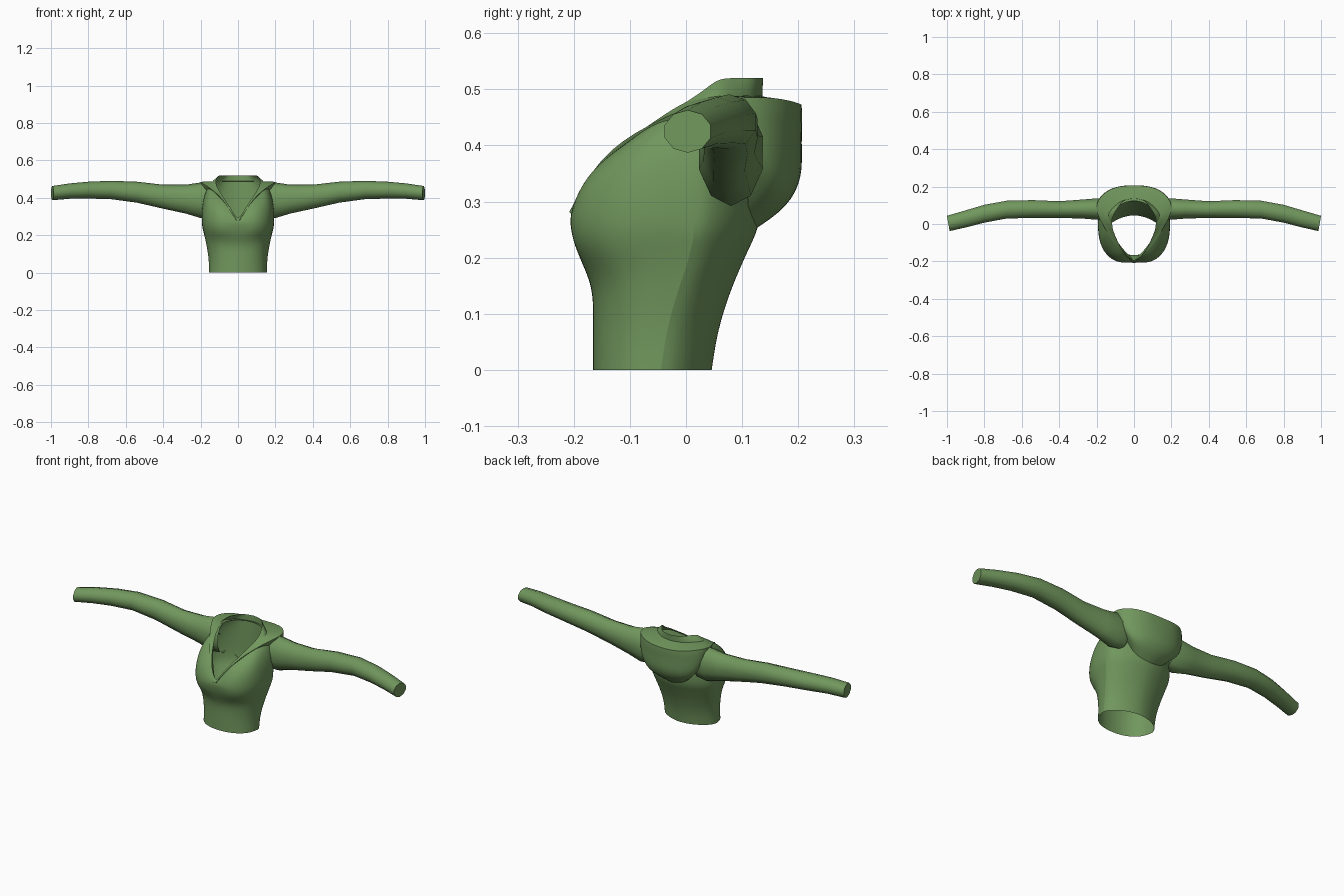
import bpy
import bmesh
from math import sin, cos, pi
from mathutils import Vector

cube = bpy.data.objects.get("Cube")
if cube:
    bpy.data.objects.remove(cube, do_unlink=True)

# One green cloth for the whole garment
cloth = bpy.data.materials.new("green_cloth")
cloth.use_nodes = True
cloth.diffuse_color = (0.165, 0.31, 0.11, 1)
cloth.node_tree.nodes["Principled BSDF"].inputs["Base Color"].default_value = cloth.diffuse_color


def loft(name, columns, around=False, cap=False, smooth_levels=0, sharp_column=None, crease_row=None):
    """Skin a grid of points for the +x half, then mirror it across the middle."""
    bm = bmesh.new()
    grid = [[bm.verts.new(point) for point in column] for column in columns]
    rows = len(grid[0])
    for left, right in zip(grid, grid[1:]):
        for r in range(rows if around else rows - 1):
            up = (r + 1) % rows
            bm.faces.new((left[r], right[r], right[up], left[up]))
    if cap:
        bm.faces.new(grid[-1])

    crease = bm.edges.layers.float.new("crease_edge")
    if sharp_column is not None:
        seam = grid[sharp_column]
        for a, b in list(zip(seam, seam[1:]))[:len(TORSO) - 1]:
            edge = bm.edges.get((a, b))
            edge.smooth = False
            edge[crease] = 1
    if crease_row is not None:
        for left, right in zip(grid, grid[1:]):
            bm.edges.get((left[crease_row], right[crease_row]))[crease] = 0.8

    mesh = bpy.data.meshes.new(name)
    bm.to_mesh(mesh)
    bm.free()
    mesh.materials.append(cloth)
    obj = bpy.data.objects.new(name, mesh)
    bpy.context.collection.objects.link(obj)
    bpy.ops.object.select_all(action="DESELECT")
    obj.select_set(True)
    bpy.context.view_layer.objects.active = obj
    bpy.ops.object.shade_smooth_by_angle(angle=pi / 3)
    obj.modifiers.new("Mirror", "MIRROR").merge_threshold = 0.002
    if smooth_levels:
        subdivision = obj.modifiers.new("Subdivision", "SUBSURF")
        subdivision.levels = subdivision.render_levels = smooth_levels
    return obj


# Torso sections: height, half width, front, side seam, back, squareness
TORSO = [
    (0, .155, -.167, -.045, .047, 2.2),
    (.07, .155, -.167, -.035, .057, 2.2),
    (.14, .167, -.166, -.015, .08, 2.4),
    (.18, .175, -.182, 0, .097, 2.5),
    (.22, .185, -.208, .01, .115, 2.7),
    (.26, .196, -.216, .02, .135, 2.7),
]
# Neckline from the bottom of the V round to the back of the collar
NECK = [Vector(p) for p in (
    (0, -.2, .28), (.055, -.16, .365), (.11, -.05, .445), (.12, .02, .49),
    (.105, .06, .52), (.06, .125, .52), (0, .14, .52))]
HALF = 12


def section_point(section, k):
    z, width, front, seam, back, square = section
    a = pi * k / HALF
    is_front = k <= HALF / 2
    power = 2 / (square if is_front else 1.75)
    reach = (front if is_front else back) - seam
    y = seam + reach * abs(cos(a)) ** power
    if k == 0 and z > .2:
        y += .012  # soft dip between the two sides of the chest
    return Vector((width * abs(sin(a)) ** power if 0 < k < HALF else 0, y, z))


def torso_column(k):
    column = [section_point(section, k) for section in TORSO]
    low = column[-1]
    neck = NECK[k // 2].lerp(NECK[min(k // 2 + 1, HALF // 2)], k % 2 / 2)
    shoulder = Vector((low.x * 1.04, low.y * .85 + neck.y * .15, neck.z * .87 + low.z * .13))
    for step in range(1, 6):
        t = step / 5
        column.append(low.lerp(shoulder, t).lerp(shoulder.lerp(neck, t), t))
    return column


loft("torso", [torso_column(k) for k in range(HALF + 1)], smooth_levels=2, sharp_column=HALF // 2)

# Sleeve sections: x, y, z, half depth, half height
SLEEVE = [
    (.14, .075, .385, .055, .085),
    (.2, .08, .387, .06, .095),
    (.28, .08, .393, .053, .077),
    (.4, .077, .406, .047, .064),
    (.54, .08, .43, .05, .056),
    (.68, .077, .442, .05, .049),
    (.8, .055, .441, .05, .045),
    (.9, .027, .436, .046, .041),
    (.993, .003, .425, .043, .038),
]
SIDES = 10


def sleeve_ring(section):
    x, y, z, depth, height = section
    slant = .17 if x > .85 else 0
    ring = []
    for i in range(SIDES):
        a = 2 * pi * i / SIDES
        dy = depth * sin(a)
        ring.append((x + slant * dy, y + dy, z + height * cos(a)))
    return ring


loft("sleeves", [sleeve_ring(s) for s in SLEEVE], around=True, cap=True)

# Folded hood: each column runs from the neck over the rim and under to the back
hood = [
    [(0, .13, .49), (0, .21, .472), (0, .208, .4), (0, .213, .345), (0, .187, .288), (0, .125, .245)],
    [(.07, .11, .49), (.1, .203, .477), (.1, .2, .4), (.095, .2, .345), (.085, .175, .295), (.065, .115, .26)],
    [(.11, .07, .49), (.17, .165, .487), (.17, .163, .41), (.15, .17, .35), (.13, .155, .31), (.1, .11, .29)],
    [(.12, .02, .488), (.215, .095, .488), (.2, .12, .42), (.185, .13, .38), (.165, .135, .35), (.14, .11, .34)],
]
# Lapel continues the hood edge down to the V as neck and rim pairs
for neck, rim in (
    ((.118, -.02, .468), (.183, .02, .475)),
    ((.09, -.09, .42), (.128, -.07, .437)),
    ((.05, -.165, .363), (.072, -.155, .382)),
    ((0, -.208, .28), (.008, -.208, .282)),
):
    tuck = [(rim[0] * (1 - i * .02), rim[1] + i * .006, rim[2] - i * .008) for i in range(1, 5)]
    hood.append([neck, rim] + tuck)
loft("hood", hood, smooth_levels=2, crease_row=1)
